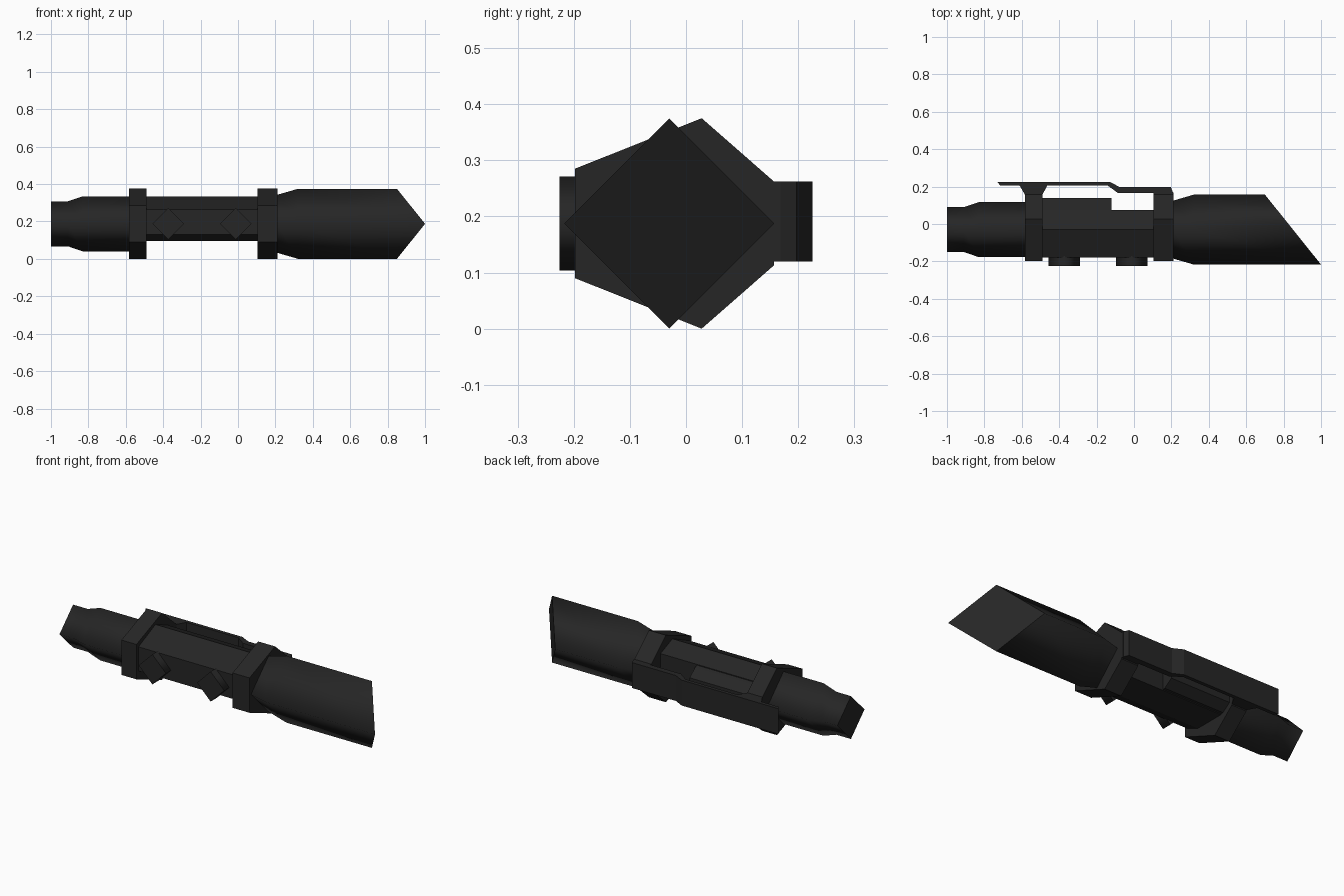
import bpy, bmesh
from mathutils import Vector

if "Cube" in bpy.data.objects:
    bpy.data.objects.remove(bpy.data.objects["Cube"])

black = bpy.data.materials.new("matte black")
black.diffuse_color = (0.019, 0.019, 0.019, 1)
black.use_nodes = True
black.node_tree.nodes["Principled BSDF"].inputs["Base Color"].default_value = black.diffuse_color
ZC = 0.1875   # height of the long axis
YC = -0.03    # depth of the long axis


def finish(name, bm, smooth_axis=None):
    bmesh.ops.recalc_face_normals(bm, faces=bm.faces)
    if smooth_axis:
        for f in bm.faces:
            f.smooth = abs(f.normal.dot(Vector(smooth_axis))) < 0.6
    mesh = bpy.data.meshes.new(name)
    bm.to_mesh(mesh)
    bm.free()
    mesh.materials.append(black)
    ob = bpy.data.objects.new(name, mesh)
    bpy.context.collection.objects.link(ob)
    return ob


def loft(name, rings, smooth_axis=None):
    """Skin a list of matching point loops and cap both ends."""
    bm = bmesh.new()
    loops = [[bm.verts.new(p) for p in r] for r in rings]
    n = len(loops[0])
    for a, b in zip(loops, loops[1:]):
        for i in range(n):
            j = (i + 1) % n
            bm.faces.new((a[i], a[j], b[j], b[i]))
    bm.faces.new(loops[0])
    bm.faces.new(loops[-1])
    return finish(name, bm, smooth_axis)


def extrude_x(name, yz, x0, x1):
    return loft(name, [[(x, y, z) for y, z in yz] for x in (x0, x1)])


def extrude_z(name, xy, z0, z1):
    return loft(name, [[(x, y, z) for x, y in xy] for z in (z0, z1)])


def diamond(x, r, slant=0.0):
    """Four-sided section; slant shifts x across the depth."""
    return [(x - slant * dy, YC + dy * r, ZC + dz * r)
            for dy, dz in ((1, 0), (0, 1), (-1, 0), (0, -1))]


# Rear grip and slanted emitter, four-sided and smooth shaded
loft("rear_grip", [diamond(-1.0, 0.12), diamond(-0.91, 0.12),
                   diamond(-0.83, 0.147), diamond(-0.54, 0.147)], (1, 0, 0))
loft("slanted_emitter", [diamond(0.16, 0.155), diamond(0.21, 0.155),
                         diamond(0.32, 0.187), diamond(0.85, 0.187, 0.15)],
     (1, 0, 0))

# Clamp rings
upper = [(-0.198, 0.285), (0.028, 0.375), (0.157, 0.262)]
ring = upper + [(y, 2 * ZC - z) for y, z in reversed(upper)]
extrude_x("rear_clamp_ring", ring, -0.583, -0.49)
extrude_x("front_clamp_ring", ring, 0.105, 0.21)

# Control housing between the rings
extrude_x("control_housing",
          [(-0.18, 0.13), (-0.18, 0.265), (YC, 0.333), (0.075, 0.29),
           (0.075, 0.095), (-0.1, 0.095)], -0.5, 0.115)
extrude_x("back_block",
          [(0.05, 0.295), (0.09, 0.28), (0.14, 0.24),
           (0.14, 0.135), (0.09, 0.1), (0.05, 0.1)], -0.495, -0.12)

# Diamond buttons on the front
for i, x in enumerate((-0.373, -0.012)):
    loft(f"button_{i + 1}",
         [[(x + r, y, ZC), (x, y, ZC + r), (x - r, y, ZC), (x, y, ZC - r)]
          for y, r in ((-0.17, 0.084), (-0.225, 0.084))], (0, 1, 0))

# Belt clip with its two mounts
extrude_z("belt_clip",
          [(-0.73, 0.225), (-0.13, 0.225), (-0.075, 0.197), (0.197, 0.197),
           (0.21, 0.165), (-0.085, 0.165), (-0.14, 0.205), (-0.715, 0.205)],
          0.12, 0.262)
extrude_z("rear_clip_mount",
          [(-0.612, 0.206), (-0.583, 0.157), (-0.49, 0.157), (-0.463, 0.206)],
          0.12, 0.262)
extrude_z("front_clip_mount",
          [(0.105, 0.15), (0.21, 0.15), (0.21, 0.168), (0.105, 0.168)],
          0.12, 0.262)
